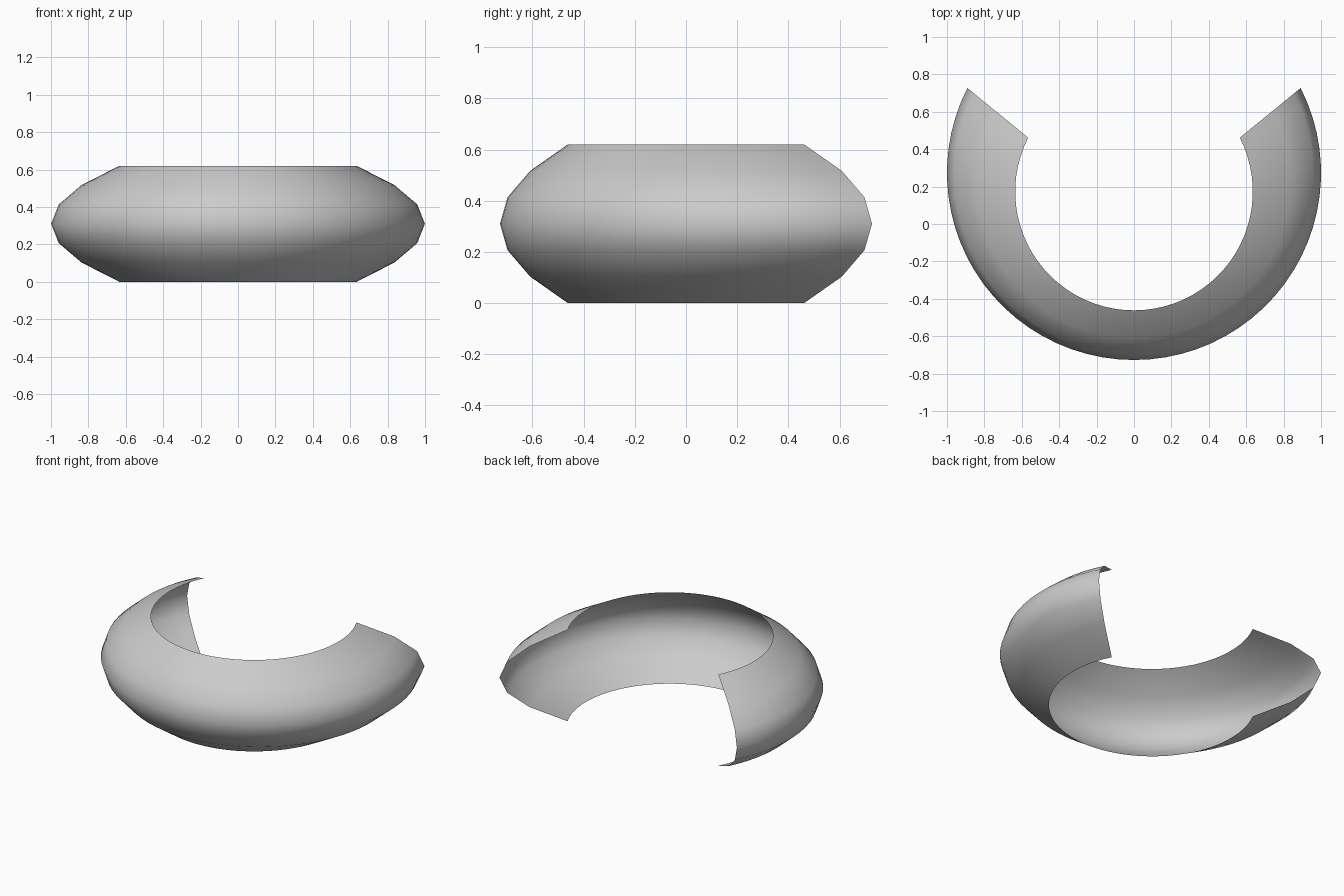
import bpy, bmesh, math

if "Cube" in bpy.data.objects:
    bpy.data.objects.remove(bpy.data.objects["Cube"])

SEGMENTS, ROWS = 48, 6
HEIGHT = 0.62
END = math.radians(27)                 # how far the arc rises past its widest line
CENTRE_Y = (1 - math.sin(END)) / 2     # arc centre for the widest row

material = bpy.data.materials.new("light grey")
material.diffuse_color = (0.6, 0.6, 0.6, 1)
material.use_nodes = True
material.node_tree.nodes["Principled BSDF"].inputs["Base Color"].default_value = material.diffuse_color

# Curved open band: an arc scaled by a parabolic profile at each height
bm = bmesh.new()
rows = []
for j in range(ROWS + 1):
    t = 2 * j / ROWS - 1
    r = 1 - 0.365 * t * t
    row = []
    for i in range(SEGMENTS + 1):
        a = -math.pi - END + (math.pi + 2 * END) * i / SEGMENTS
        row.append(bm.verts.new((r * math.cos(a),
                                 r * (math.sin(a) + CENTRE_Y),
                                 HEIGHT * j / ROWS)))
    rows.append(row)
for lower, upper in zip(rows, rows[1:]):
    for i in range(SEGMENTS):
        bm.faces.new((lower[i], lower[i + 1], upper[i + 1], upper[i]))
for f in bm.faces:
    f.smooth = True

mesh = bpy.data.meshes.new("curved_band")
bm.to_mesh(mesh)
bm.free()
mesh.materials.append(material)
band = bpy.data.objects.new("curved_band", mesh)
bpy.context.collection.objects.link(band)
